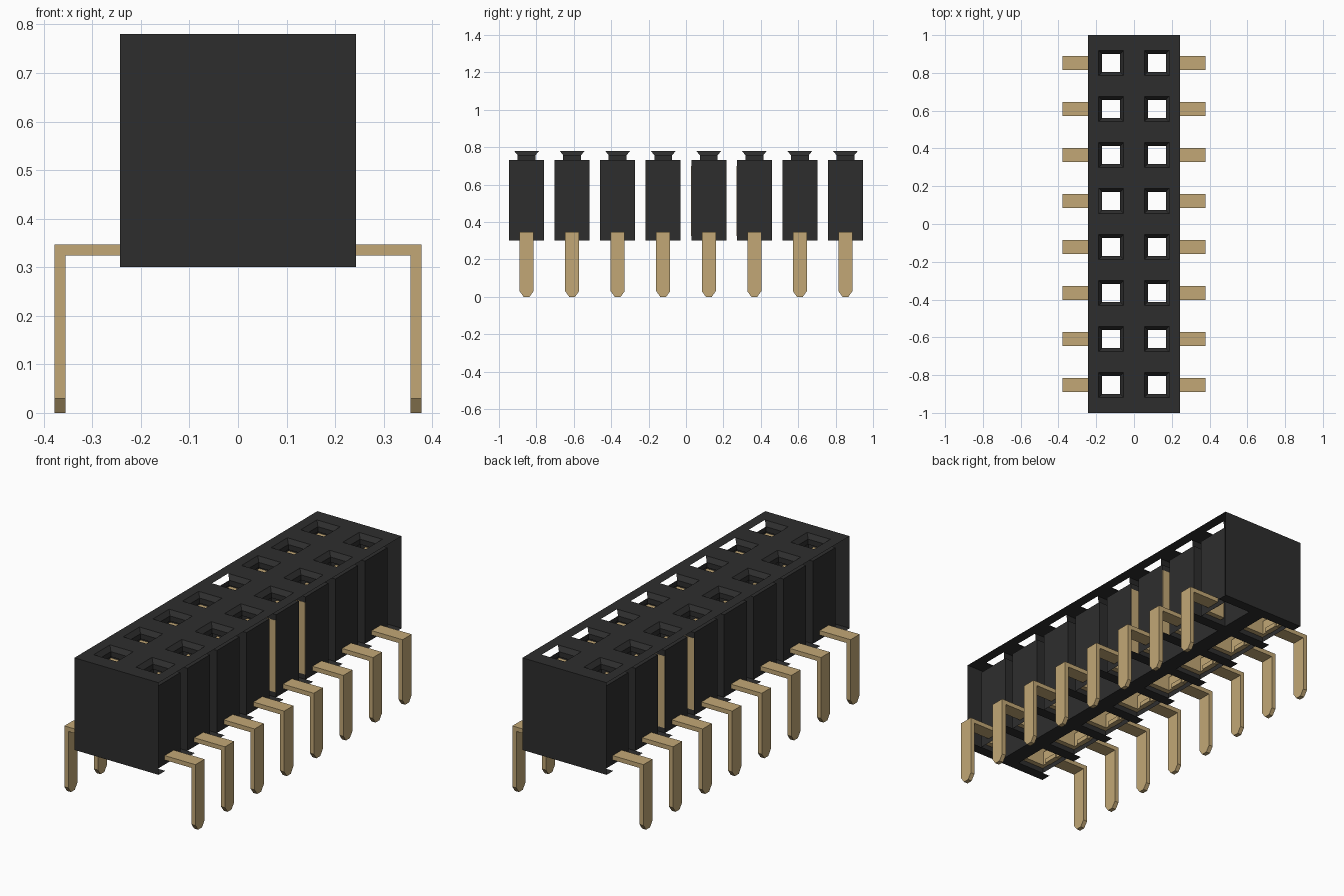
import bpy, bmesh

cube = bpy.data.objects.get("Cube")
if cube:
    bpy.data.objects.remove(cube)

ROWS, PITCH = 8, 0.2435
WIDE, LOW, HIGH = 0.243, 0.3, 0.78      # housing half width, bottom, top
COL = 0.1215                            # distance of each socket column from centre
HOLE, NECK = 0.067, 0.048               # half sizes of the socket mouth
CAV_X, CAV_Y = 0.0785, 0.0935           # half sizes of the inner cavity
CENTRES = [(i - (ROWS - 1) / 2) * PITCH for i in range(ROWS)]


def material(name, colour):
    m = bpy.data.materials.new(name)
    m.use_nodes = True
    m.diffuse_color = (*colour, 1)
    m.node_tree.nodes["Principled BSDF"].inputs["Base Color"].default_value = (*colour, 1)
    return m


BLACK = material("black plastic", (0.027, 0.027, 0.027))
BRASS = material("brass", (0.54, 0.39, 0.18))


def finish(bm, name, mat):
    bmesh.ops.remove_doubles(bm, verts=bm.verts, dist=0.00001)
    bmesh.ops.recalc_face_normals(bm, faces=bm.faces)
    mesh = bpy.data.meshes.new(name)
    bm.to_mesh(mesh)
    bm.free()
    mesh.materials.append(mat)
    obj = bpy.data.objects.new(name, mesh)
    bpy.context.collection.objects.link(obj)


def face(bm, points):
    bm.faces.new([bm.verts.new(p) for p in points])


def box(bm, x, y, z):
    prism(bm, x, [(y[0], z[0]), (y[1], z[0]), (y[1], z[1]), (y[0], z[1])])


def prism(bm, x, profile):
    """Closed prism of a (y, z) profile along x."""
    a, b = ([bm.verts.new((px, *p)) for p in profile] for px in x)
    bm.faces.new(a)
    bm.faces.new(b)
    for i in range(len(a)):
        j = i - 1
        bm.faces.new((a[j], a[i], b[i], b[j]))


def sheet(bm, xs, ys, z, is_open):
    """Flat grid that leaves out the open cells."""
    for i in range(len(xs) - 1):
        for j in range(len(ys) - 1):
            if not is_open(i, j):
                x0, x1, y0, y1 = xs[i], xs[i + 1], ys[j], ys[j + 1]
                face(bm, [(x0, y0, z), (x1, y0, z), (x1, y1, z), (x0, y1, z)])


def cuts(centres, half, end):
    inner = [c + s * half for c in centres for s in (-1, 1)]
    return [-end] + inner + [end]


# Housing: pierced top and two end walls
bm = bmesh.new()
sheet(bm, cuts((-COL, COL), HOLE, WIDE), cuts(CENTRES, HOLE, 1), HIGH,
      lambda i, j: i % 2 and j % 2)
for y in (-1, 1):
    face(bm, [(-WIDE, y, LOW), (WIDE, y, LOW), (WIDE, y, HIGH), (-WIDE, y, HIGH)])
finish(bm, "housing_shell", BLACK)

# Underside: central spine with ribs between the cavities
bm = bmesh.new()
sheet(bm, cuts((0,), COL - CAV_X, WIDE), cuts(CENTRES, CAV_Y, 1), LOW,
      lambda i, j: i != 1 and j % 2)
finish(bm, "bottom_ribs", BLACK)

# Sockets: funnel, neck, shoulder and cavity walls
RINGS = [(HOLE, HOLE, HIGH), (NECK, NECK, 0.757), (NECK, NECK, 0.73),
         (CAV_X, CAV_Y, 0.73), (CAV_X, CAV_Y, LOW)]
CORNERS = [(-1, -1), (1, -1), (1, 1), (-1, 1)]
bm = bmesh.new()
for side in (-1, 1):
    for row, y in enumerate(CENTRES):
        rings = [[(side * COL + cx * hx, y + cy * hy, z) for cx, cy in CORNERS]
                 for hx, hy, z in RINGS]
        for level, (a, b) in enumerate(zip(rings, rings[1:])):
            for k in range(4):
                # outer funnel slopes that are left open
                gap = (side > 0 and k == 1) or (side < 0 and k == 3 and row == 4)
                if level == 0 and gap:
                    continue
                n = (k + 1) % 4
                face(bm, [a[k], a[n], b[n], b[k]])
finish(bm, "sockets", BLACK)

# Contacts: two spring plates per socket, joined at the outer wall
bm = bmesh.new()
for side in (-1, 1):
    for row, y in enumerate(CENTRES):
        reach = CAV_Y + (0.001 if row in (4, 5) else -0.002)
        x_out = side * (COL + CAV_X - 0.002)
        for s in (-1, 1):
            box(bm, (side * (COL - NECK), x_out),
                (y + s * 0.065, y + s * reach), (0.325, 0.7))
        box(bm, (side * (COL + NECK + 0.01), x_out), (y - 0.065, y + 0.065), (0.325, 0.4))
finish(bm, "contacts", BRASS)

# Pins: horizontal arm and downward leg with a tapered tip
W, TIP = 0.0375, 0.016
bm = bmesh.new()
for side in (-1, 1):
    for y in CENTRES:
        box(bm, (side * 0.172, side * 0.355), (y - W, y + W), (0.324, 0.347))
        prism(bm, (side * 0.355, side * 0.378),
              [(y - TIP, 0), (y + TIP, 0), (y + W, 0.03),
               (y + W, 0.347), (y - W, 0.347), (y - W, 0.03)])
finish(bm, "pins", BRASS)
